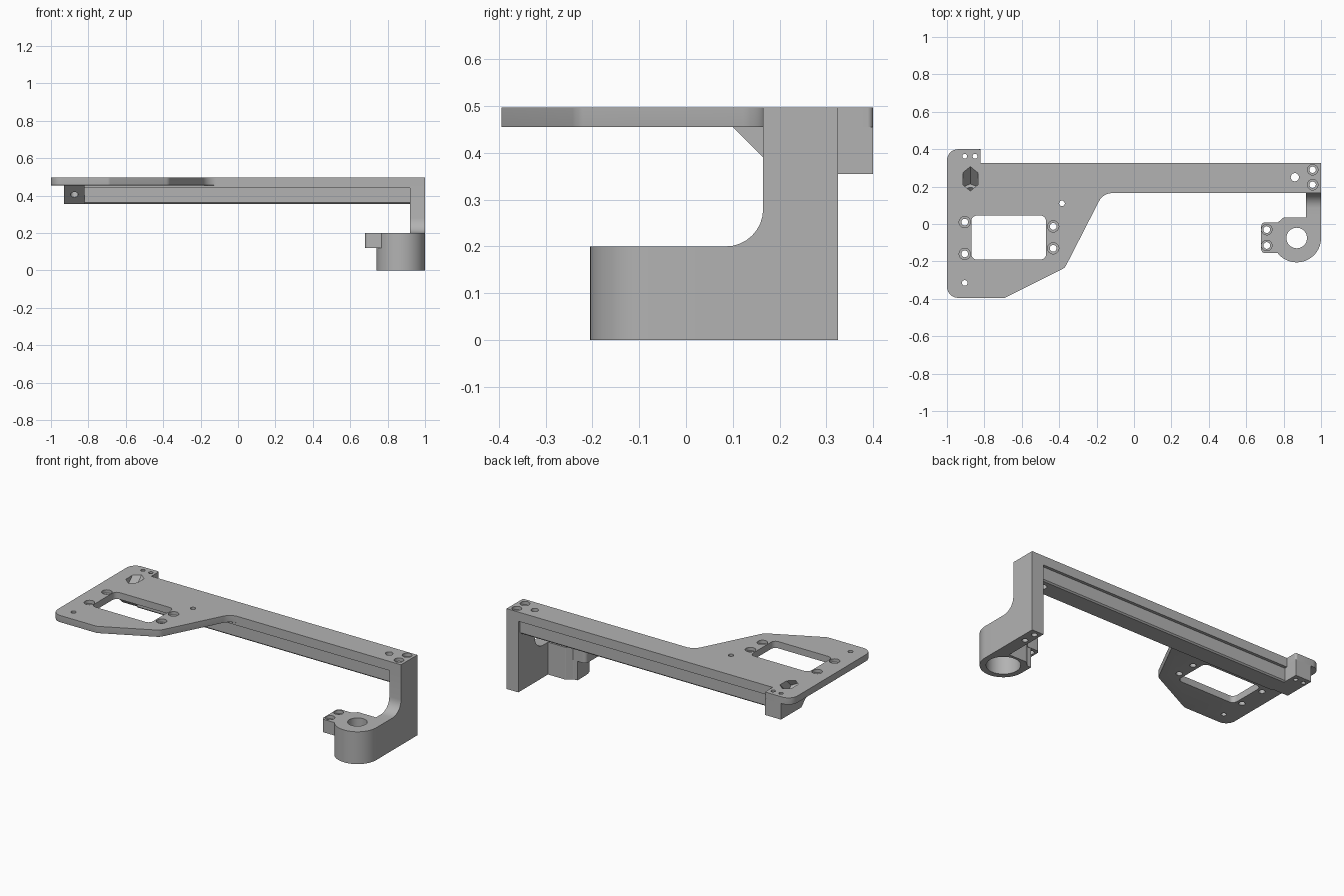
import bpy, bmesh
from math import sin, cos, tan, pi, radians
from mathutils import Vector, Matrix

cube = bpy.data.objects.get("Cube")
if cube:
    bpy.data.objects.remove(cube, do_unlink=True)

grey = bpy.data.materials.new("plain grey")
grey.use_nodes = True
COLOUR = (0.45, 0.45, 0.45, 1)
grey.diffuse_color = COLOUR
grey.node_tree.nodes["Principled BSDF"].inputs["Base Color"].default_value = COLOUR


def rounded(corners, steps=8):
    """Turn (x, y, radius) corners into an outline with arcs."""
    out = []
    for i, (x, y, r) in enumerate(corners):
        p = Vector((x, y))
        if not r:
            out.append(p)
            continue
        u = (Vector(corners[i - 1][:2]) - p).normalized()
        v = (Vector(corners[(i + 1) % len(corners)][:2]) - p).normalized()
        half = u.angle(v) / 2
        centre = p + (u + v).normalized() * r / sin(half)
        start = p + u * r / tan(half) - centre
        end = p + v * r / tan(half) - centre
        w = pi - 2 * half
        for k in range(steps + 1):
            s = k / steps
            out.append(centre + (start * sin((1 - s) * w) + end * sin(s * w)) / sin(w))
    return out


def box_outline(x0, x1, y0, y1, r=0):
    return rounded([(x0, y0, r), (x1, y0, r), (x1, y1, r), (x0, y1, r)])


def circle(x, y, r, sides=32):
    return [Vector((x + r * sin(2 * pi * k / sides), y + r * cos(2 * pi * k / sides)))
            for k in range(sides)]


def prism(name, outline, lo, hi, along_x=False, matrix=None, bevel=None):
    """Extrude an outline along z, or a yz profile along x."""
    bm = bmesh.new()
    rings = []
    for h in (lo, hi):
        rings.append([bm.verts.new((h, p.x, p.y) if along_x else (p.x, p.y, h))
                      for p in outline])
    n = len(outline)
    for ring in rings:
        bm.faces.new(ring)
    for i in range(n):
        j = (i + 1) % n
        bm.faces.new((rings[0][i], rings[0][j], rings[1][j], rings[1][i]))
    bmesh.ops.recalc_face_normals(bm, faces=bm.faces)
    if bevel:
        width, rule = bevel
        edges = [e for e in bm.edges if all(abs(v.co.z - lo) < 1e-5 for v in e.verts)
                 and rule((e.verts[0].co + e.verts[1].co) / 2)]
        bmesh.ops.bevel(bm, geom=edges, offset=width, segments=4, profile=0.5,
                        affect='EDGES', clamp_overlap=True)
    if matrix:
        bm.transform(matrix)
    mesh = bpy.data.meshes.new(name)
    bm.to_mesh(mesh)
    bm.free()
    mesh.materials.append(grey)
    ob = bpy.data.objects.new(name, mesh)
    bpy.context.collection.objects.link(ob)
    return ob


def combine(ob, tool, operation='DIFFERENCE'):
    mod = ob.modifiers.new("cut", 'BOOLEAN')
    mod.operation, mod.solver, mod.object = operation, 'EXACT', tool
    bpy.context.view_layer.objects.active = ob
    bpy.ops.object.modifier_apply(modifier=mod.name)
    bpy.data.objects.remove(tool, do_unlink=True)


def drill(ob, x, y, r, lo=-0.1, hi=0.6):
    combine(ob, prism("drill", circle(x, y, r), lo, hi))


TOP, UNDER, BASE = 0.497, 0.455, 0.355
BACK, FRONT = 0.325, 0.165

# Top plate, running on over the rail and the arm
top_plate = prism("top_plate", rounded([
    (-1, -0.395, 0.06), (-0.69, -0.395, 0.03), (-0.37, -0.235, 0.05),
    (-0.165, FRONT, 0.08), (1, FRONT, 0), (1, BACK, 0),
    (-0.82, BACK, 0), (-0.82, 0.4, 0.012), (-1, 0.4, 0.06)]), UNDER, TOP,
    bevel=(0.012, lambda m: m.y < FRONT - 0.001 or m.x < -0.95))
combine(top_plate, prism("window", box_outline(-0.87, -0.47, -0.19, 0.045, 0.03), 0.4, 0.6))

# Rail: flange under the plate and a narrower web
rail = prism("rail", [Vector(p) for p in (
    (FRONT, UNDER), (FRONT, 0.44), (0.183, 0.44), (0.183, 0.363), (0.191, BASE),
    (0.299, BASE), (0.307, 0.363), (0.307, 0.44), (BACK, 0.44), (BACK, UNDER))],
    -0.82, 0.92, along_x=True)

# Slanted nut block under the left rear corner
nut_block = prism("nut_block", [Vector(p) for p in (
    (0.1, UNDER), (0.2, BASE), (0.4, BASE), (0.4, UNDER))], -0.93, -0.82, along_x=True)

# Drop arm with a curved inner corner
arm = prism("arm", rounded([
    (BACK, 0, 0), (BACK, UNDER, 0), (FRONT, UNDER, 0), (FRONT, 0.2, 0.08),
    (0.035, 0.2, 0), (0.035, 0, 0)]), 0.92, 1, along_x=True)

# Ring holder with a side lug
ring_holder = prism("ring_holder", rounded([
    (0.74, -0.205, 0.1299), (1, -0.205, 0.1299), (1, 0.035, 0),
    (0.8, 0.035, 0.01), (0.765, 0.005, 0.01), (0.74, 0.005, 0)], 16), 0, 0.2)
combine(ring_holder, prism("lug", rounded([
    (0.68, -0.155, 0.02), (0.772, -0.155, 0), (0.772, 0.008, 0), (0.68, 0.008, 0.02)]),
    0.12, 0.2), 'UNION')
drill(ring_holder, 0.87, -0.075, 0.055)
drill(ring_holder, 0.87, -0.075, 0.095, hi=0.14)
for y in (-0.03, -0.115):
    drill(ring_holder, 0.71, y, 0.018)
    drill(ring_holder, 0.71, y, 0.028, lo=0.18)

# Counterbored screw holes around the window
for x, y in ((-0.905, 0.01), (-0.905, -0.16), (-0.432, -0.013), (-0.432, -0.13)):
    drill(top_plate, x, y, 0.018)
    drill(top_plate, x, y, 0.03, lo=0.477)

# Plain holes in the plate
for x, y in ((-0.905, -0.315), (-0.385, 0.11)):
    drill(top_plate, x, y, 0.015)
for x in (-0.905, -0.85):
    for part in (top_plate, nut_block):
        drill(part, x, 0.362, 0.013)

# Holes through the arm and the end of the rail
for y in (0.21, 0.29):
    for part in (top_plate, arm):
        drill(part, 0.955, y, 0.017)
    drill(top_plate, 0.955, y, 0.028, lo=0.477)
for part in (top_plate, rail):
    drill(part, 0.86, 0.25, 0.022)

# Tilted screw hole with a hexagonal nut pocket
tilt = Matrix.Translation((-0.875, 0.15, 0.405)) @ Matrix.Rotation(radians(-45), 4, 'X')
for part in (top_plate, nut_block):
    combine(part, prism("screw_hole", circle(0, 0, 0.02), -0.1, 0.2, matrix=tilt))
    combine(part, prism("nut_pocket", circle(0, 0, 0.046, 6), 0.045, 0.25, matrix=tilt))

bpy.ops.object.select_all(action='DESELECT')
for part in (top_plate, rail, nut_block, arm, ring_holder):
    part.select_set(True)
bpy.context.view_layer.objects.active = top_plate
bpy.ops.object.shade_smooth_by_angle(angle=radians(30))
